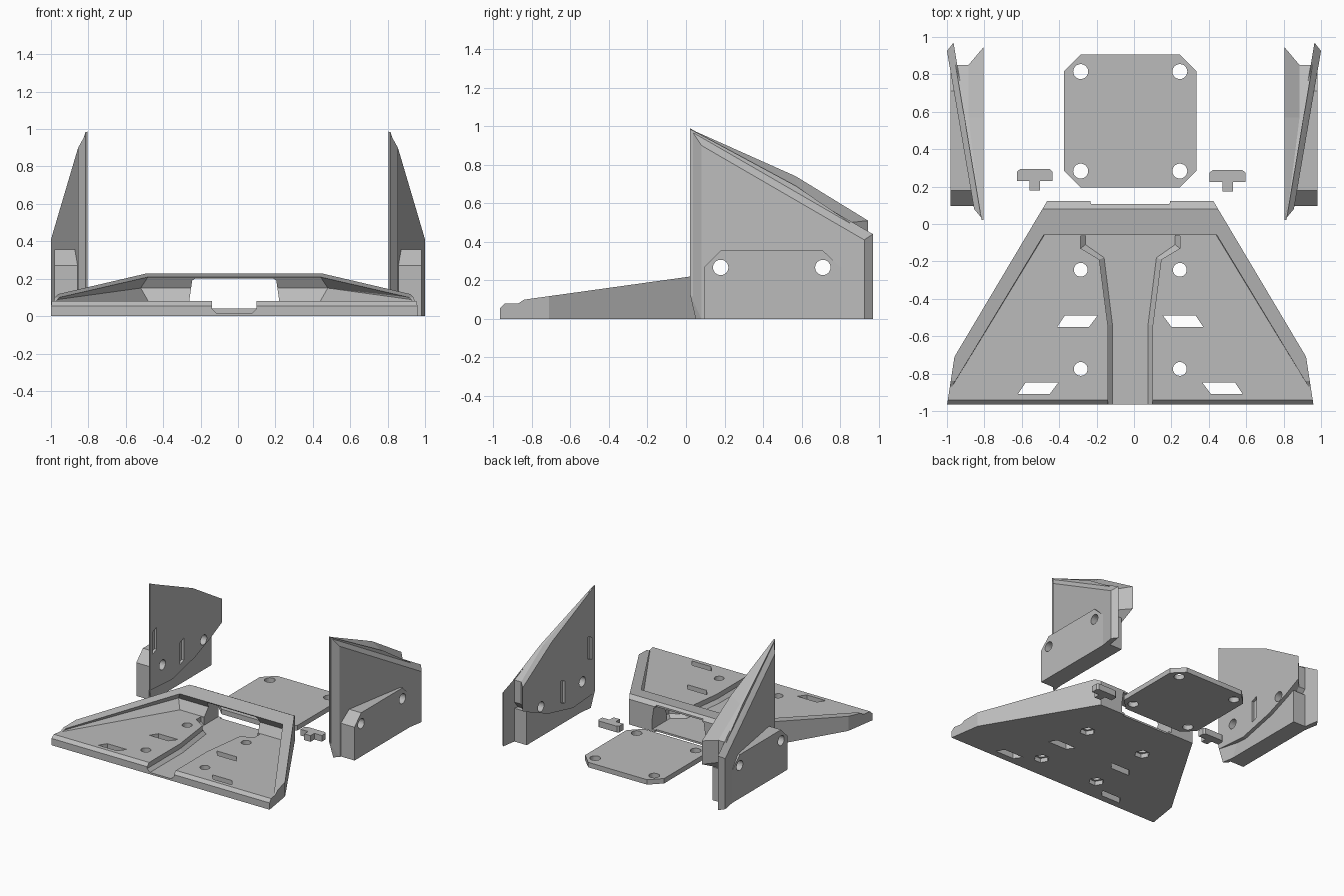
import bpy, bmesh, math
from mathutils import Vector

if "Cube" in bpy.data.objects:
    bpy.data.objects.remove(bpy.data.objects["Cube"])

grey = bpy.data.materials.new("plain grey")
grey.diffuse_color = (0.5, 0.5, 0.5, 1)
grey.use_nodes = True
grey.node_tree.nodes["Principled BSDF"].inputs["Base Color"].default_value = grey.diffuse_color
CX = -0.02  # centre line of the tray and plate


def finish(name, bm):
    bmesh.ops.remove_doubles(bm, verts=bm.verts, dist=1e-5)
    bmesh.ops.recalc_face_normals(bm, faces=bm.faces)
    me = bpy.data.meshes.new(name)
    bm.to_mesh(me)
    bm.free()
    me.materials.append(grey)
    ob = bpy.data.objects.new(name, me)
    bpy.context.collection.objects.link(ob)
    return ob


def loft(name, loops):
    """Solid through equal-length closed loops, capped at both ends."""
    bm = bmesh.new()
    rings = [[bm.verts.new(p) for p in loop] for loop in loops]
    n = len(rings[0])
    for a, b in zip(rings, rings[1:]):
        for i in range(n):
            j = (i + 1) % n
            bm.faces.new((a[i], a[j], b[j], b[i]))
    bm.faces.new(rings[0])
    bm.faces.new(rings[-1])
    return finish(name, bm)


def hull(name, pts):
    bm = bmesh.new()
    for p in pts:
        bm.verts.new(p)
    bmesh.ops.convex_hull(bm, input=bm.verts)
    bmesh.ops.dissolve_limit(bm, angle_limit=0.01, verts=bm.verts, edges=bm.edges)
    return finish(name, bm)


def prism(name, pts, lo, hi, axis):
    """Extrude a flat outline along axis (0 = x, 1 = y, 2 = z)."""
    def at(p, d):
        v = list(p)
        v.insert(axis, d)
        return v
    return loft(name, [[at(p, lo) for p in pts], [at(p, hi) for p in pts]])


def disc(c, r, n=24):
    return [(c[0] + r * math.cos(math.tau * i / n), c[1] + r * math.sin(math.tau * i / n)) for i in range(n)]


def combine(ob, other, op):
    m = ob.modifiers.new("combine", 'BOOLEAN')
    m.operation, m.object, m.solver = op, other, 'EXACT'
    bpy.context.view_layer.objects.active = ob
    bpy.ops.object.modifier_apply(modifier=m.name)
    bpy.data.objects.remove(other)


def cut(ob, other):
    combine(ob, other, 'DIFFERENCE')


def sym(half):
    """Mirror a half outline about the centre line."""
    return [(CX + p[0], *p[1:]) for p in half] + [(CX - p[0], *p[1:]) for p in half[::-1]]


# Tray: side profile trimmed to a tapered outline
tray = prism("tray", [(-.965, 0), (-.965, .055), (-.94, .08), (-.87, .08), (-.84, .1),
                      (.08, .228), (.122, .205), (.122, 0)], -1.2, 1.2, 0)
combine(tray, prism("outline", sym([(.98, -.97), (.94, -.71), (.44, .13)]), -.1, .5, 2), 'INTERSECT')

# Pocket with undercut walls
cut(tray, loft("pocket", [sym([(.95, -.89, zf), (.95, -.865, zf), (x, y, z)]) for zf, x, y, z in
                          [(.08, .46, -.06, .08), (.088, .5, -.02, .15), (.097, .46, -.06, .212), (.4, .46, -.06, .4)]]))

# Centre channel with chamfered floor, and the opening in the rear wall
wide = [(.12, -1.1), (.12, -.54), (.165, -.19), (.265, -.13), (.265, -.065)]
slim = [(.095, -1.1), (.095, -.54), (.14, -.18), (.24, -.11), (.24, -.065)]
cut(tray, loft("channel", [sym([(x, y, z) for x, y in c]) for c, z in
                           [(slim, .015), (wide, .04), (wide, .12)]]))
cut(tray, prism("opening", sym([(.24, .015), (.24, .085), (.225, .19), (.21, .2)]), -.1, .3, 1))
cut(tray, prism("rear_notch", sym([(.23, .2), (.21, .106)]), -.1, .4, 2))

# Bolt holes with hexagonal nut recesses, and slanted slots
for s in (-1, 1):
    for y in (-.245, -.775):
        cut(tray, prism("hole", disc((CX + s * .265, y), .037), -.1, .3, 2))
        cut(tray, prism("nut_recess", disc((CX + s * .265, y), .058, 6), -.1, .035, 2))
    for x, y in ((.39, -.55), (.6, -.908)):
        slot = [(x, y), (x - .17, y), (x - .215, y + .06), (x - .04, y + .06)]
        cut(tray, prism("slot", [(CX + s * a, b) for a, b in slot], -.1, .3, 2))

# Rear plate with clipped corners and four holes
plate = prism("rear_plate", sym([(.265, .195), (.355, .285), (.355, .815), (.265, .905)]), 0, .04, 2)
for s in (-1, 1):
    for y in (.283, .815):
        cut(plate, prism("hole", disc((CX + s * .265, y), .04), -.1, .2, 2))

# Small T-shaped clips
for side, x, y in (("left", -.53, .005), ("right", .5, 0)):
    clip = hull("clip_" + side, [(x + a, y + b, z) for a, b, z in
                [(s * .095, b, z) for s in (-1, 1) for b in (.225, .275) for z in (0, .05)] +
                [(s * .08, .288, z) for s in (-1, 1) for z in (0, .05)]])
    stem = [(x - .028, y + .175), (x + .028, y + .175), (x + .028, y + .25), (x - .028, y + .25)]
    combine(clip, prism("stem", stem, 0, .05, 2), 'UNION')


def panel(name, s):
    """Upright side panel: slanted slab, inner wedge, lower mounting block."""
    ob = hull(name, [(s * x, y, z) for x, y, z in [
        (.855, .08, 0), (.855, .08, .9), (1, .925, .41), (1, .925, 0),
        (.82, .05, 0), (.82, .05, .1), (.805, .02, .13), (.805, .02, .99), (.965, .97, .44), (.965, .97, 0)]])

    # Inner wedge, flat on the inside and notched at the back
    prof = [(.022, .985), (.57, .74), (.945, .51), (.945, .32), (.8, .25), (.6, .17), (.3, .1), (.022, .12)]
    drop = [0, .05, .01, 0, 0, 0, 0, 0]

    def ring(limit):
        out = []
        for (y, z), d in zip(prof, drop):
            y = min(y, .85)
            out.append((s * min(limit, .815 + (y - .02) * .168), y, z - d))
        return out
    combine(ob, loft("wedge", [[(s * .805, y, z) for y, z in prof], ring(.885), ring(2)]), 'UNION')

    # Mounting block
    block = [(.095, 0), (.095, .27), (.18, .355), (.71, .355), (.8, .27), (.85, .27), (.85, 0)]
    combine(ob, prism("block", block, s * .835, s * .98, 0), 'UNION')

    # Through holes and shallow inner slots
    for y in (.18, .71):
        cut(ob, prism("hole", disc((y, .267), .04), s * .7, s * 1.1, 0))
    for y, z in ((.08, .5), (.43, .28)):
        slot = [(y - .025, z - .1), (y + .025, z - .08), (y + .025, z + .1), (y - .025, z + .08)]
        cut(ob, prism("slot", slot, s * .7, s * .825, 0))


panel("side_panel_left", -1)
panel("side_panel_right", 1)
